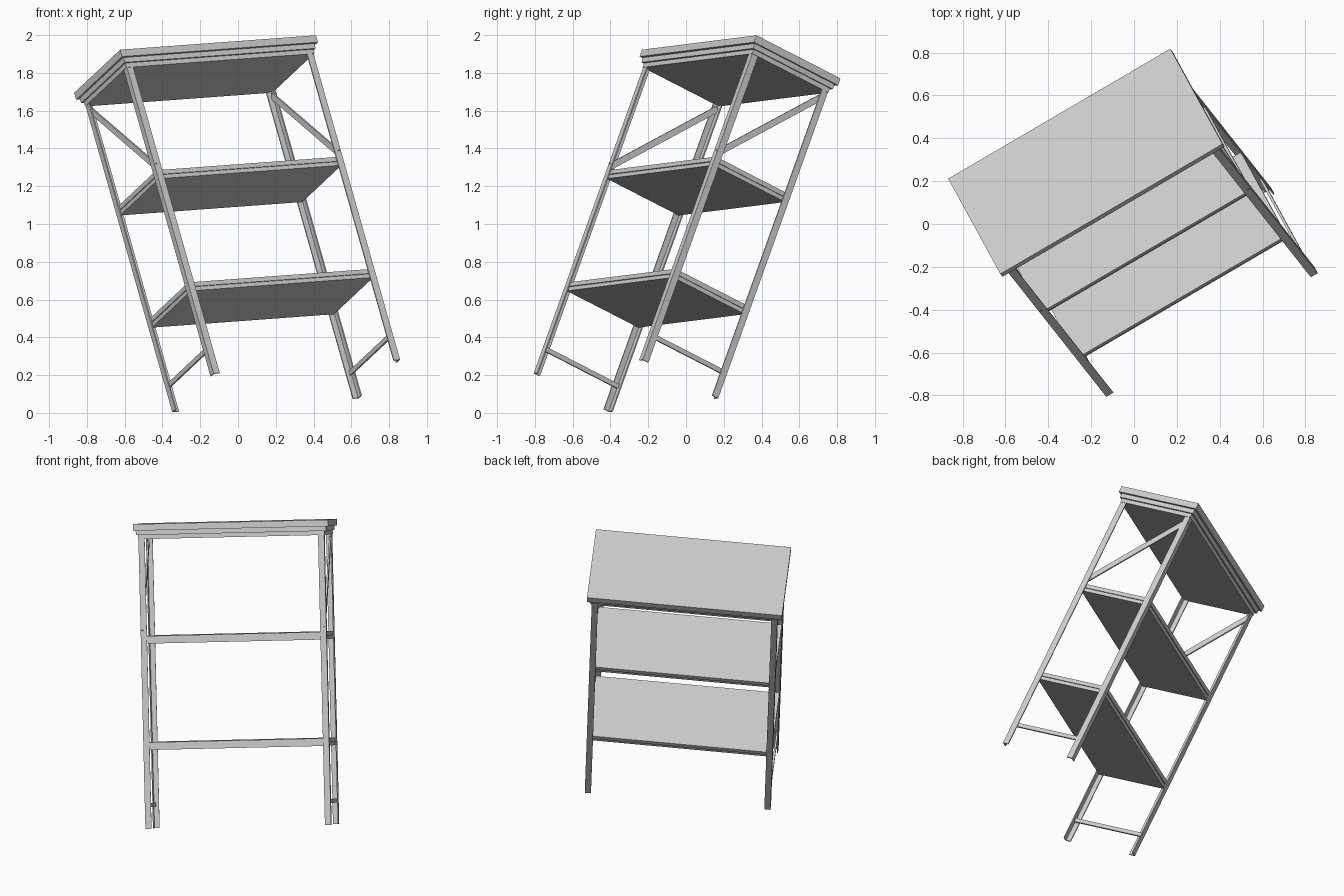
import bpy, bmesh, math
from mathutils import Matrix, Vector

if "Cube" in bpy.data.objects:
    bpy.data.objects.remove(bpy.data.objects["Cube"])

# Tilted frame of the whole rack: u = width, v = depth, w = up along the legs
w = Vector((-0.2576, 0.326, 0.910)).normalized()
u = Vector((0.861, 0.505, 0.066))
u = (u - w * u.dot(w)).normalized()
v = w.cross(u)
origin = Vector((0.255, -0.318, 0.143))
FRAME = Matrix((u, v, w)).transposed().to_4x4()
FRAME.translation = origin

HW, HD = 0.573, 0.25      # outer half width and half depth at the legs
LEG, T = 0.038, 0.007     # angle-iron flange width and thickness


def finish(name, bm):
    bmesh.ops.recalc_face_normals(bm, faces=bm.faces)
    me = bpy.data.meshes.new(name)
    bm.to_mesh(me)
    bm.free()
    ob = bpy.data.objects.new(name, me)
    bpy.context.collection.objects.link(ob)
    ob.matrix_world = FRAME
    return ob


def box(bm, size, center, tilt=0.0):
    m = (Matrix.Translation(center) @ Matrix.Rotation(tilt, 4, 'X')
         @ Matrix.Diagonal((*size, 1)))
    bmesh.ops.create_cube(bm, size=1, matrix=m)


def slab(bm, hw, hd, z0, z1):
    box(bm, (2 * hw, 2 * hd, z1 - z0), (0, 0, (z0 + z1) / 2))


def angle_leg(name, sx, sy, height):
    # L-shaped section with its corner on the outside
    bm = bmesh.new()
    section = [(0, 0), (LEG, 0), (LEG, T), (T, T), (T, LEG), (0, LEG)]
    f = bm.faces.new([bm.verts.new((sx * (HW - a), sy * (HD - b), 0))
                      for a, b in section])
    ext = bmesh.ops.extrude_face_region(bm, geom=[f])
    top = [g for g in ext["geom"] if isinstance(g, bmesh.types.BMVert)]
    bmesh.ops.translate(bm, verts=top, vec=(0, 0, height))
    finish(name, bm)


# Legs
for sx, side in ((-1, "left"), (1, "right")):
    for sy, end in ((-1, "front"), (1, "back")):
        angle_leg(f"{end}_{side}_leg", sx, sy, 1.79)

# Shelves: board with a slightly recessed lower edge
for name, top in (("lower_shelf", 0.532), ("middle_shelf", 1.185)):
    bm = bmesh.new()
    slab(bm, HW - T, HD - T, top - 0.025, top)
    slab(bm, HW - T - 0.006, HD - T - 0.006, top - 0.047, top - 0.025)
    finish(name, bm)

# Stepped top
for name, grow, z0, z1 in (("top_rail", 0.003, 1.78, 1.805),
                           ("top_moulding", 0.014, 1.805, 1.833),
                           ("top_board", 0.029, 1.833, 1.873)):
    bm = bmesh.new()
    slab(bm, HW + grow, HD + grow - 0.001, z0, z1)
    finish(name, bm)

# Side braces: diagonal at the top, level stretcher near the feet
for sx, side in ((-1, "left"), (1, "right")):
    x = sx * (HW - T - 0.005)
    dy, dz = 0.48, 0.55
    bm = bmesh.new()
    box(bm, (0.01, math.hypot(dy, dz), 0.034), (x, 0, 1.483), math.atan2(dz, dy))
    finish(f"{side}_diagonal_brace", bm)
    bm = bmesh.new()
    box(bm, (0.012, 2 * (HD - T), 0.025), (x, 0, 0.145))
    finish(f"{side}_foot_stretcher", bm)
